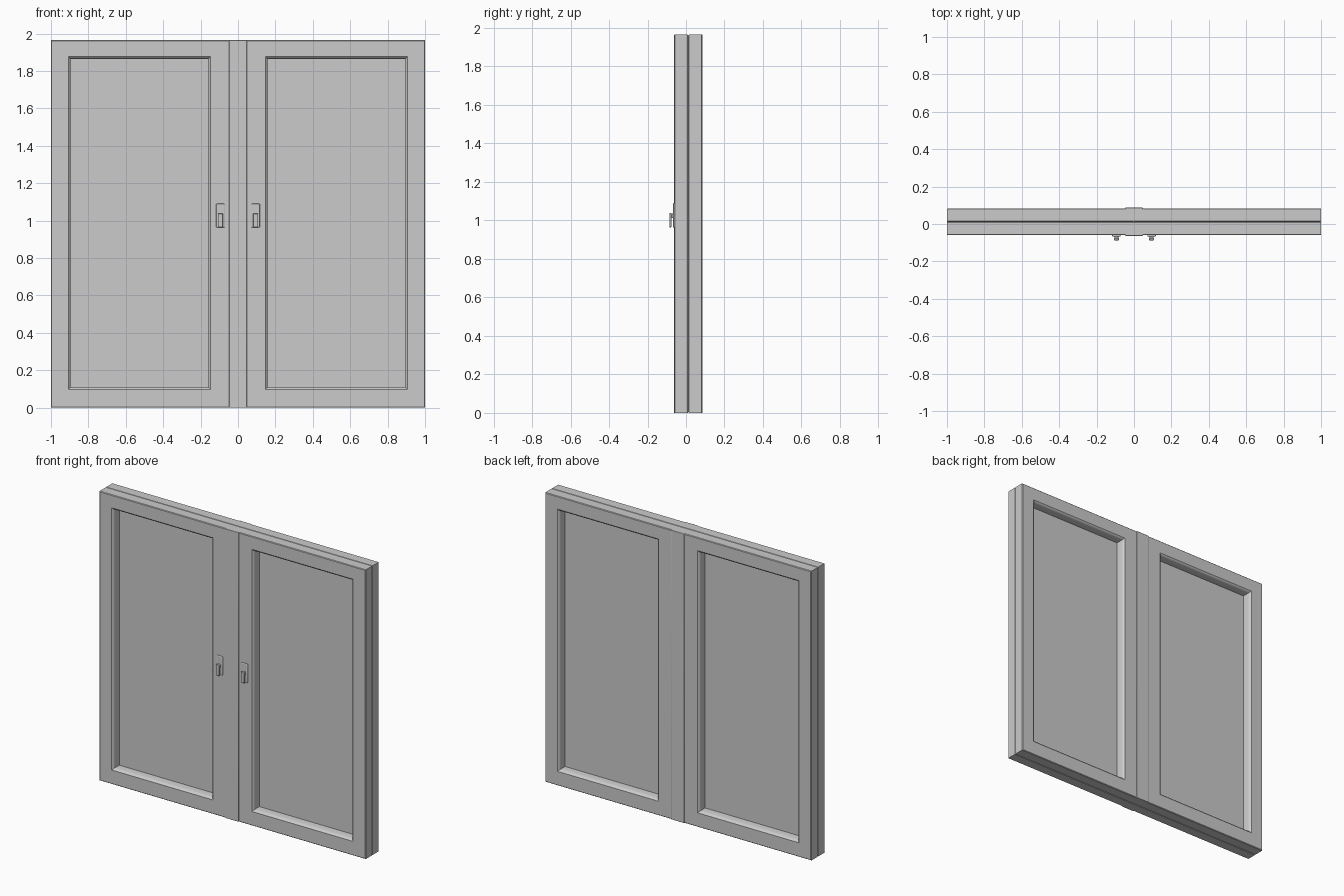
import bpy, bmesh, math

if "Cube" in bpy.data.objects:
    bpy.data.objects.remove(bpy.data.objects["Cube"])

FRONT, BACK, MID = -0.06, 0.084, 0.012
HEIGHT = 1.965


def finish(obj, bevel=0.0, segments=2, mirror=False):
    bpy.context.view_layer.objects.active = obj
    for o in bpy.context.selected_objects:
        o.select_set(False)
    obj.select_set(True)
    bpy.ops.object.shade_smooth_by_angle(angle=math.radians(35))
    if bevel:
        m = obj.modifiers.new("Bevel", 'BEVEL')
        m.width, m.segments, m.limit_method = bevel, segments, 'ANGLE'
    if mirror:
        m = obj.modifiers.new("Mirror", 'MIRROR')
        m.use_mirror_merge = False
    return obj


def new_object(name, bm):
    bmesh.ops.recalc_face_normals(bm, faces=bm.faces)
    mesh = bpy.data.meshes.new(name)
    bm.to_mesh(mesh)
    bm.free()
    obj = bpy.data.objects.new(name, mesh)
    bpy.context.collection.objects.link(obj)
    return obj


def box(name, x, y, z, bevel=0.0, segments=2, mirror=False):
    bm = bmesh.new()
    bmesh.ops.create_cube(bm, size=1)
    for v in bm.verts:
        v.co = [lo + (c + 0.5) * (hi - lo) for c, (lo, hi) in zip(v.co, (x, y, z))]
    return finish(new_object(name, bm), bevel, segments, mirror)


def ring(name, outer, opening, profile):
    """Sweep a closed profile round a rectangular opening.
    Each profile point is (which rectangle, inset from it, y)."""
    bm = bmesh.new()
    loops = []
    for which, d, y in profile:
        x0, x1, z0, z1 = outer if which == 'o' else opening
        x0, x1, z0, z1 = x0 + d, x1 - d, z0 + d, z1 - d
        loops.append([bm.verts.new((x, y, z)) for x, z in
                      ((x0, z0), (x1, z0), (x1, z1), (x0, z1))])
    for a, b in zip(loops, loops[1:] + loops[:1]):
        for i in range(4):
            j = (i + 1) % 4
            bm.faces.new((a[i], a[j], b[j], b[i]))
    return finish(new_object(name, bm), mirror=True)


# Sash frames: softened edges, shallow seam round the outside, recessed opening
sash_profile = [
    ('o', 0.004, FRONT), ('o', 0, FRONT + 0.004),
    ('o', 0, MID - 0.003), ('o', 0.004, MID), ('o', 0, MID + 0.003),
    ('o', 0, BACK - 0.004), ('o', 0.004, BACK),
    ('i', -0.012, BACK), ('i', -0.004, BACK - 0.006), ('i', 0, BACK - 0.018),
    ('i', 0, FRONT + 0.018), ('i', -0.004, FRONT + 0.006), ('i', -0.012, FRONT),
]
ring("sash_frames", (0, 1, 0, HEIGHT), (0.158, 0.895, 0.108, 1.865), sash_profile)

# Glass panes in the middle of the frame depth
box("glass_panes", (0.15, 0.903), (MID - 0.008, MID + 0.008), (0.10, 1.873), mirror=True)

# Cover strips over the meeting stiles
box("front_cover_strip", (-0.048, 0.048), (FRONT - 0.003, FRONT + 0.01), (0, HEIGHT), 0.0025)
box("back_cover_strip", (-0.048, 0.048), (BACK - 0.01, BACK + 0.003), (0, HEIGHT), 0.0025)

# Handles: back plate, neck and hanging lever
box("handle_plates", (0.071, 0.117), (FRONT - 0.007, FRONT + 0.004), (0.962, 1.09), 0.005, 3, True)
box("handle_necks", (0.083, 0.105), (-0.078, FRONT), (1.012, 1.036), 0.003, 2, True)
box("handle_levers", (0.08, 0.108), (-0.087, -0.075), (0.964, 1.038), 0.004, 3, True)
